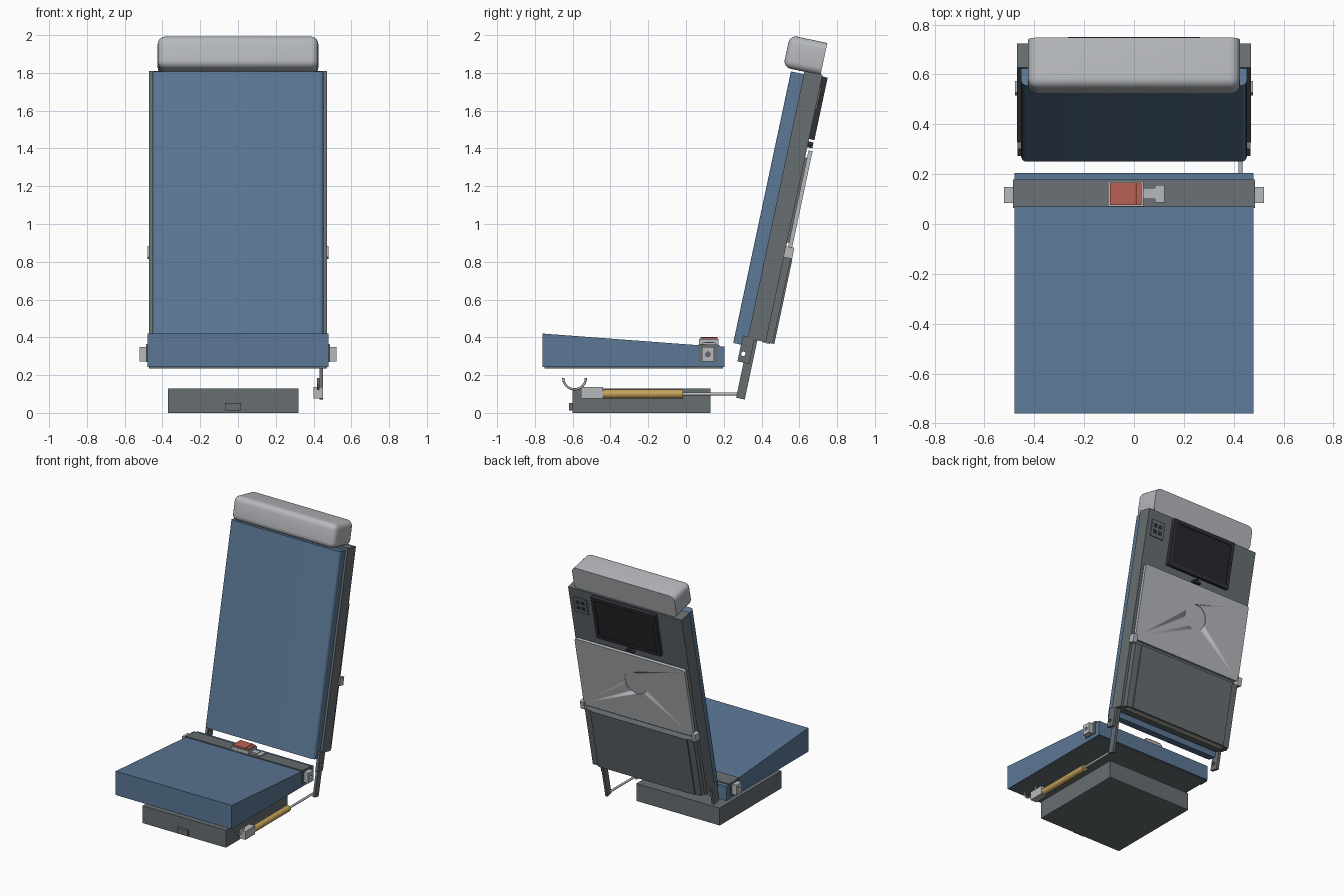
import bpy, bmesh, math
from mathutils import Matrix, Vector

if "Cube" in bpy.data.objects:
    bpy.data.objects.remove(bpy.data.objects["Cube"])


def material(name, rgb):
    m = bpy.data.materials.new(name)
    m.diffuse_color = (*rgb, 1)
    m.use_nodes = True
    m.node_tree.nodes["Principled BSDF"].inputs["Base Color"].default_value = m.diffuse_color
    return m


BLUE = material("blue_fabric", (0.105, 0.185, 0.30))
GREY = material("dark_grey_shell", (0.135, 0.155, 0.165))
LIGHT = material("light_grey", (0.47, 0.485, 0.505))
BLACK = material("screen_black", (0.03, 0.03, 0.037))
GLASS = material("screen_glass", (0.022, 0.022, 0.027))
RED = material("red_button", (0.48, 0.12, 0.09))
GOLD = material("gold", (0.55, 0.36, 0.10))
CREAM = material("cream", (0.65, 0.60, 0.47))

# Backrest frame: local x across, y towards the rear, z up along the recline
TILT = Matrix.Translation((0, 0.25, 0.37)) @ Matrix.Rotation(math.radians(-12), 4, 'X')
FLAT = Matrix.Identity(4)


def finish(name, bm, mat, frame=FLAT, smooth=False):
    bmesh.ops.recalc_face_normals(bm, faces=bm.faces)
    me = bpy.data.meshes.new(name)
    bm.to_mesh(me)
    bm.free()
    ob = bpy.data.objects.new(name, me)
    bpy.context.collection.objects.link(ob)
    me.materials.append(mat)
    ob.matrix_world = frame
    if smooth:
        bpy.ops.object.select_all(action='DESELECT')
        ob.select_set(True)
        bpy.context.view_layer.objects.active = ob
        bpy.ops.object.shade_smooth_by_angle(angle=math.radians(35))
    return ob


def box(name, x, y, z, mat, frame=FLAT, bevel=0, pick=None):
    """Box from (min, max) ranges; pick chooses which edges are rounded."""
    bm = bmesh.new()
    bmesh.ops.create_cube(bm, size=1)
    for v in bm.verts:
        v.co = Vector([r[0] if c < 0 else r[1] for c, r in zip(v.co, (x, y, z))])
    if bevel:
        edges = [e for e in bm.edges if pick is None or pick(e)]
        bmesh.ops.bevel(bm, geom=edges, offset=bevel, segments=5, profile=0.5,
                        affect='EDGES')
    return finish(name, bm, mat, frame, bevel > 0)


def side_profile(name, pts, x, mat):
    """Extrude a (y, z) outline across the x range."""
    bm = bmesh.new()
    face = bm.faces.new([bm.verts.new((x[0], *p)) for p in pts])
    ext = bmesh.ops.extrude_face_region(bm, geom=[face])['geom']
    bmesh.ops.translate(bm, vec=(x[1] - x[0], 0, 0),
                        verts=[v for v in ext if isinstance(v, bmesh.types.BMVert)])
    return finish(name, bm, mat)


def rod(name, centre, r, length, axis, mat, frame=FLAT, sides=24):
    bm = bmesh.new()
    turn = Vector((0, 0, 1)).rotation_difference(Vector(axis)).to_matrix().to_4x4()
    bmesh.ops.create_cone(bm, cap_ends=True, segments=sides, radius1=r, radius2=r,
                          depth=length, matrix=Matrix.Translation(centre) @ turn)
    return finish(name, bm, mat, frame, True)


def cut(ob, cutter):
    mod = ob.modifiers.new("cut", 'BOOLEAN')
    mod.object, mod.solver = cutter, 'EXACT'
    bpy.context.view_layer.objects.active = ob
    bpy.ops.object.modifier_apply(modifier=mod.name)
    bpy.data.objects.remove(cutter)


def both(a, b):
    """The x range and its mirror image."""
    return ((a, b), "right"), ((-b, -a), "left")


# Base and its front latch
box("base", (-0.37, 0.32), (-0.60, 0.13), (0, 0.13), GREY)
box("base_latch", (-0.07, 0.015), (-0.62, -0.60), (0.012, 0.052), GREY)

# Seat cushion and the pan beneath it
side_profile("seat_cushion", [(-0.76, 0.242), (0.205, 0.242), (0.205, 0.35),
                              (0.07, 0.358), (-0.76, 0.42)], (-0.48, 0.48), BLUE)
box("seat_pan", (-0.47, 0.47), (-0.75, 0.195), (0.236, 0.243), GREY)

# Lap belt, wrapped over the seat and down both sides
side_profile("belt", [(0.068, 0.355), (0.178, 0.347), (0.178, 0.358), (0.068, 0.366)],
             (-0.485, 0.485), GREY)
for x, s in both(0.478, 0.486):
    box("belt_side_" + s, x, (0.065, 0.168), (0.27, 0.362), GREY)
for x, s in both(0.484, 0.522):
    anchor = box("belt_anchor_" + s, x, (0.085, 0.148), (0.272, 0.348), LIGHT)
    cut(anchor, rod("cutter", (sum(x) / 2, 0.116, 0.31), 0.012, 0.1, (1, 0, 0), LIGHT))

# Buckle
box("buckle", (-0.105, 0.038), (0.07, 0.172), (0.36, 0.39), LIGHT)
box("buckle_button", (-0.097, 0.006), (0.076, 0.166), (0.385, 0.402), RED)
box("buckle_button_end", (0.008, 0.03), (0.076, 0.166), (0.385, 0.399), RED)
box("buckle_tongue", (0.036, 0.09), (0.10, 0.145), (0.362, 0.376), LIGHT)
box("buckle_tongue_end", (0.085, 0.122), (0.087, 0.157), (0.362, 0.372), LIGHT)

# Backrest cushion with rounded front side edges
box("back_cushion", (-0.453, 0.453), (0, 0.072), (0, 1.47), BLUE, TILT, 0.022,
    lambda e: all(v.co.y < 0.01 for v in e.verts)
    and abs(e.verts[0].co.z - e.verts[1].co.z) > 0.1)

# Backrest shell, lower storage block and cream slot underneath
box("back_shell", (-0.47, 0.47), (0.07, 0.168), (0.04, 1.487), GREY, TILT)
box("storage_block", (-0.40, 0.40), (0.16, 0.214), (0.04, 0.50), GREY, TILT)
for x, s in both(0.40, 0.45):
    box("storage_side_" + s, x, (0.16, 0.205), (0.04, 0.50), GREY, TILT)
box("storage_slot", (-0.42, 0.42), (0.15, 0.19), (0.035, 0.042), CREAM, TILT)

# Headrest, rounded everywhere but its rear rim
box("headrest", (-0.425, 0.425), (-0.045, 0.157), (1.483, 1.657), LIGHT, TILT, 0.04,
    lambda e: any(v.co.y < 0.1 for v in e.verts)
    and (e.verts[0].co.x * e.verts[1].co.x < 0 or abs(e.verts[0].co.y - e.verts[1].co.y) > 0.1
         or e.verts[0].co.y < 0.1))

# Rear screen with a recessed glass
screen = box("screen_frame", (-0.265, 0.265), (0.165, 0.197), (1.14, 1.478), BLACK, TILT)
cut(screen, box("cutter", (-0.24, 0.24), (0.188, 0.22), (1.165, 1.453), BLACK, TILT))
box("screen_glass", (-0.24, 0.24), (0.184, 0.190), (1.165, 1.453), GLASS, TILT)

# Socket panel beside the screen
box("socket_panel", (0.325, 0.435), (0.166, 0.176), (1.30, 1.42), GREY, TILT)
for z in (1.325, 1.37):
    for x in (0.345, 0.388):
        box("socket", (x, x + 0.027), (0.175, 0.179), (z, z + 0.025), BLACK, TILT)

# Folded tray with a shallow cup recess, its latch and its hinges
tray = box("tray", (-0.455, 0.455), (0.178, 0.200), (0.53, 1.08), LIGHT, TILT, 0.015,
           lambda e: abs(e.verts[0].co.y - e.verts[1].co.y) > 0.01)
cut(tray, rod("cutter", (-0.02, 0.203, 0.85), 0.09, 0.014, (0, 1, 0), LIGHT, TILT, 40))
box("tray_spacer", (-0.40, 0.40), (0.165, 0.180), (0.58, 1.04), GREY, TILT)
box("tray_latch", (-0.03, 0.03), (0.165, 0.195), (1.095, 1.108), BLACK, TILT)
rod("tray_latch_pin", (0, 0.18, 1.115), 0.012, 0.03, (0, 1, 0), BLACK, TILT)
for x, s in both(0.445, 0.478):
    box("tray_hinge_" + s, x, (0.165, 0.212), (0.50, 0.56), LIGHT, TILT)

# Pivot brackets under the backrest, drilled through
for x, s in both(0.448, 0.468):
    bracket = box("pivot_bracket_" + s, x, (0.042, 0.106), (-0.09, 0.05), GREY, TILT)
    cut(bracket, rod("cutter", (sum(x) / 2, 0.065, -0.045), 0.012, 0.1, (1, 0, 0), GREY, TILT))

# Recline link and gas spring on the right side
box("recline_link", (0.432, 0.45), (0.075, 0.122), (-0.28, 0.06), GREY, TILT)
rod("spring_rod", (0.428, 0.13, 0.10), 0.008, 0.32, (0, 1, 0), LIGHT)
rod("spring_barrel", (0.425, -0.23, 0.10), 0.023, 0.43, (0, 1, 0), GOLD)
box("spring_mount", (0.40, 0.45), (-0.555, -0.44), (0.076, 0.138), LIGHT)

# Half-ring hook at the front of the spring
curve = bpy.data.curves.new("spring_hook", 'CURVE')
curve.dimensions, curve.bevel_depth, curve.bevel_resolution = '3D', 0.006, 2
curve.use_fill_caps = True
spline = curve.splines.new('POLY')
spline.points.add(16)
for i, p in enumerate(spline.points):
    a = math.pi * (1 + i / 16)
    p.co = (0.425, -0.59 + 0.06 * math.cos(a), 0.185 + 0.06 * math.sin(a), 1)
curve.materials.append(LIGHT)
bpy.context.collection.objects.link(bpy.data.objects.new("spring_hook", curve))
